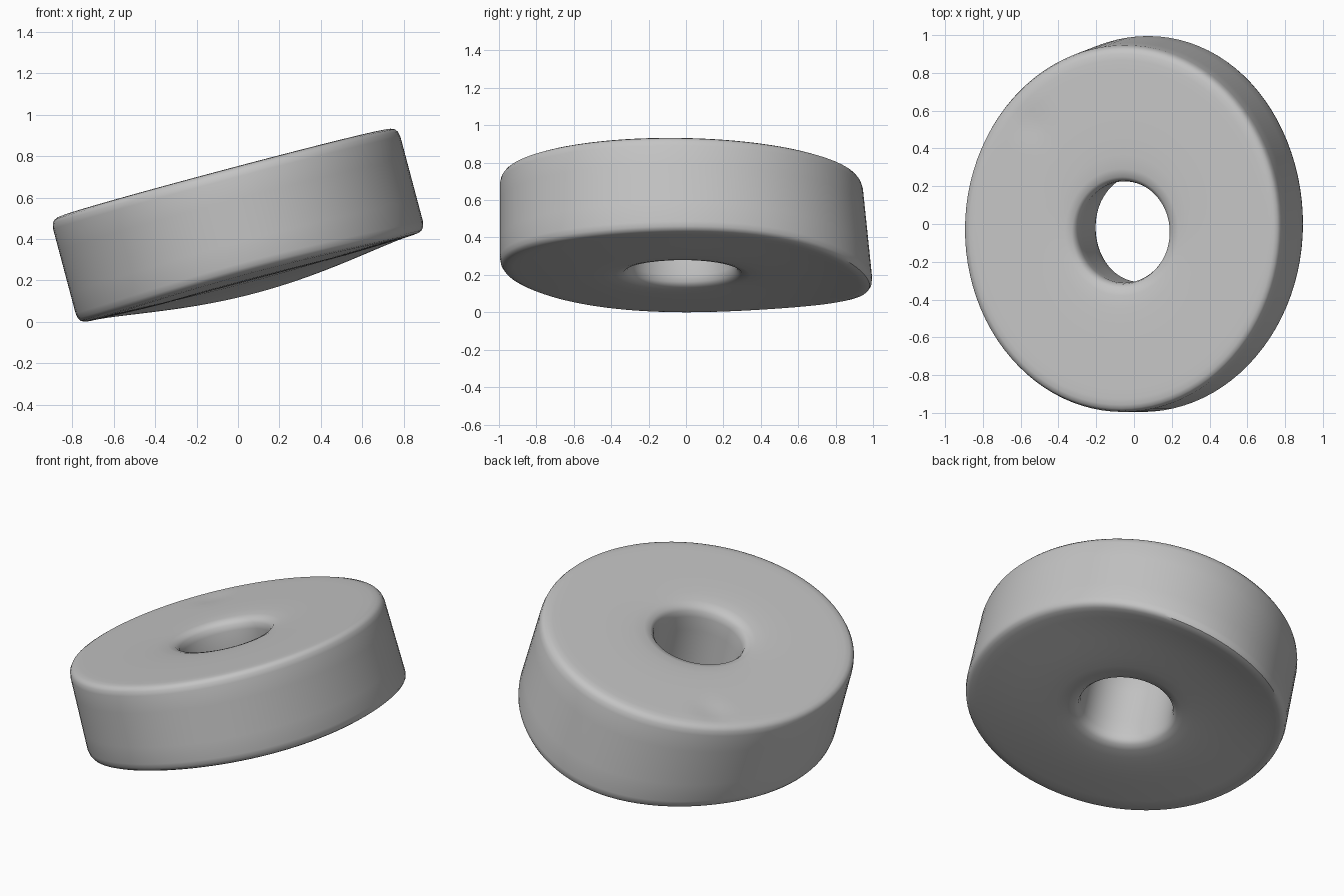
import bpy, bmesh, math
from mathutils import Matrix, Vector

if "Cube" in bpy.data.objects:
    bpy.data.objects.remove(bpy.data.objects["Cube"])

SEGMENTS = 96
HALF = 0.262                       # half thickness of the ring
TILT = Matrix.Rotation(math.radians(-14.9), 3, 'Y')

# Half cross-section from mid bore to mid outer wall:
# (blend from hole oval 0 to outer oval 1, height as a fraction of HALF)
half_profile = [(0.0, 0.0), (0.0, 0.40), (0.0, 0.72), (0.010, 0.85), (0.04, 0.93),
                (0.10, 0.965), (0.20, 0.985), (0.32, 0.995), (0.45, 1.0), (0.57, 1.0),
                (0.66, 1.0), (0.74, 1.0), (0.82, 1.0), (0.90, 1.0), (0.945, 0.99),
                (0.975, 0.96), (0.992, 0.90), (1.0, 0.80), (1.0, 0.40)]
profile = half_profile + [(1.0, 0.0)] + [(t, -h) for t, h in reversed(half_profile[1:])]


def mix(a, b, t):
    return a + (b - a) * t


def ring_point(t, h, angle):
    """Point on the ring; the ovals change slightly from bottom to top."""
    k = (h + 1) / 2
    rx = mix(0.250, 0.868, t)
    ry = mix(mix(0.29, 0.265, k), mix(0.998, 0.968, k), t)
    cy = mix(mix(-0.02, -0.05, k), mix(0.0, -0.03, k), t)
    x = rx * math.cos(angle) - 0.02 * (1 - t) * (1 - k)
    y = cy + ry * math.sin(angle)
    z = HALF * h - 0.015 * y * k
    # Underside droops towards the back and bulges a little near the bore
    droop = -0.09 if y > 0 else 0.03
    z += (droop * abs(y) ** 3 - 0.02 * (1 - t)) * (1 - k)
    # Small shallow chip on the upper face near the rim
    if h > 0.5:
        d = math.hypot(x + 0.50, y - 0.53)
        z -= 0.010 * max(0.0, 1 - d / 0.13)
    return TILT @ Vector((x, y, z))


# Ring body
bm = bmesh.new()
rings = [[bm.verts.new(ring_point(t, h, 2 * math.pi * i / SEGMENTS))
          for i in range(SEGMENTS)] for t, h in profile]
for j, ring in enumerate(rings):
    above = rings[(j + 1) % len(rings)]
    for i in range(SEGMENTS):
        n = (i + 1) % SEGMENTS
        bm.faces.new((ring[i], ring[n], above[n], above[i]))
bmesh.ops.recalc_face_normals(bm, faces=bm.faces)

# Stand on the floor and centre
lo = [min(v.co[a] for v in bm.verts) for a in range(3)]
hi = [max(v.co[a] for v in bm.verts) for a in range(3)]
shift = Vector((-(lo[0] + hi[0]) / 2, -(lo[1] + hi[1]) / 2, -lo[2]))
bmesh.ops.translate(bm, verts=bm.verts, vec=shift)

mesh = bpy.data.meshes.new("tilted_ring")
bm.to_mesh(mesh)
bm.free()
body = bpy.data.objects.new("tilted_ring", mesh)
bpy.context.collection.objects.link(body)

# Plain grey finish
grey = bpy.data.materials.new("plain_grey")
grey.diffuse_color = (0.55, 0.55, 0.55, 1)
grey.use_nodes = True
grey.node_tree.nodes["Principled BSDF"].inputs["Base Color"].default_value = grey.diffuse_color
mesh.materials.append(grey)

bpy.context.view_layer.objects.active = body
body.select_set(True)
bpy.ops.object.shade_smooth_by_angle(angle=math.radians(40))
